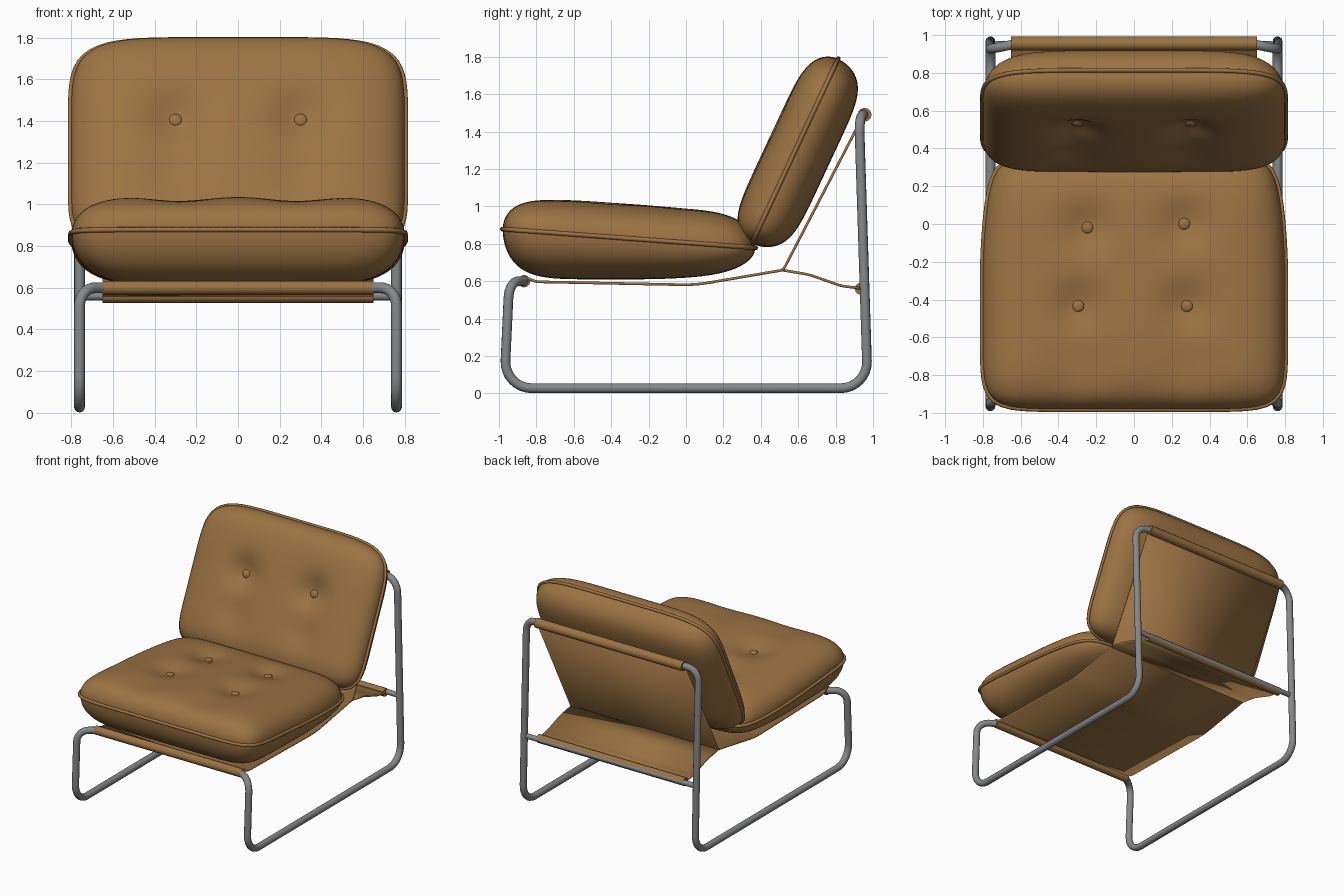
import bpy, bmesh, math
from mathutils import Vector

if "Cube" in bpy.data.objects:
    bpy.data.objects.remove(bpy.data.objects["Cube"])


def material(name, rgb):
    m = bpy.data.materials.new(name)
    m.diffuse_color = (*rgb, 1)
    m.use_nodes = True
    m.node_tree.nodes["Principled BSDF"].inputs["Base Color"].default_value = m.diffuse_color
    return m


LEATHER = material("tan leather", (0.33, 0.17, 0.056))
STEEL = material("grey steel", (0.24, 0.245, 0.25))


def mesh_object(name, verts, faces, mat, angle=60):
    me = bpy.data.meshes.new(name)
    me.from_pydata(verts, [], faces)
    bm = bmesh.new()
    bm.from_mesh(me)
    bmesh.ops.remove_doubles(bm, verts=bm.verts, dist=1e-5)
    bmesh.ops.recalc_face_normals(bm, faces=bm.faces)
    bm.to_mesh(me)
    bm.free()
    ob = bpy.data.objects.new(name, me)
    bpy.context.collection.objects.link(ob)
    me.materials.append(mat)
    select(ob)
    bpy.ops.object.shade_smooth_by_angle(angle=math.radians(angle))
    return ob


def select(ob):
    bpy.ops.object.select_all(action='DESELECT')
    ob.select_set(True)
    bpy.context.view_layer.objects.active = ob


def fillet(points, closed, steps=8):
    """Round the corners of a polyline given as (x, y, z, radius)."""
    out, n = [], len(points)
    for i, p in enumerate(points):
        v, r = Vector(p[:3]), p[3]
        if r == 0 or (not closed and i in (0, n - 1)):
            out.append(v)
            continue
        a = (Vector(points[i - 1][:3]) - v).normalized()
        b = (Vector(points[(i + 1) % n][:3]) - v).normalized()
        half = a.angle(b) / 2
        d = r / math.tan(half)
        c = v + (a + b).normalized() * (r / math.sin(half))
        p0, p1 = (v + a * d - c).normalized(), (v + b * d - c).normalized()
        for k in range(steps + 1):
            out.append(c + p0.slerp(p1, k / steps).normalized() * r)
    return out


def tube(name, pts, radius, mat, closed=False, res=4):
    cu = bpy.data.curves.new(name, 'CURVE')
    cu.dimensions = '3D'
    cu.bevel_depth = radius
    cu.bevel_resolution = res
    cu.use_fill_caps = True
    sp = cu.splines.new('POLY')
    sp.points.add(len(pts) - 1)
    for q, p in zip(sp.points, pts):
        q.co = (*p, 1)
    sp.use_cyclic_u = closed
    cu.materials.append(mat)
    ob = bpy.data.objects.new(name, cu)
    bpy.context.collection.objects.link(ob)
    select(ob)
    bpy.ops.object.convert(target='MESH')
    bpy.ops.object.shade_smooth_by_angle(angle=math.radians(60))
    return ob


# ---- steel frame: one continuous bent tube plus a lower rear bar
right = [(0.63, -0.86, 0.60, 0.07), (0.76, -0.945, 0.60, 0.09),
         (0.76, -0.972, 0.028, 0.14), (0.76, 0.972, 0.028, 0.14),
         (0.76, 0.925, 1.49, 0.10), (0.62, 0.955, 1.49, 0.05)]
left = [(-x, y, z, r) for x, y, z, r in reversed(right)]
tube("tube_frame", fillet(right + left, True), 0.026, STEEL, True)
tube("lower_rear_bar", [(-0.77, 0.95, 0.56), (0.77, 0.95, 0.56)], 0.02, STEEL)


# ---- leather sling: sheet strips and the sleeves around the bars
def sheet(name, profile, half):
    pts = fillet([(0, y, z, r) for y, z, r in profile], False)
    n = len(pts)
    verts = [(x, p.y, p.z) for x in (-half, half) for p in pts]
    faces = [(i, i + 1, n + i + 1, n + i) for i in range(n - 1)]
    ob = mesh_object(name, verts, faces, LEATHER)
    mod = ob.modifiers.new("thickness", 'SOLIDIFY')
    mod.thickness = 0.014
    mod.offset = 0


sheet("sling_seat_and_back", [(-0.87, 0.625, 0), (-0.80, 0.597, 0.1), (0.05, 0.58, 0.8),
                              (0.52, 0.66, 0.04), (0.94, 1.47, 0)], 0.65)
sheet("sling_rear_flap", [(0.51, 0.66, 0), (0.66, 0.635, 0.3),
                          (0.83, 0.575, 0.2), (0.95, 0.56, 0)], 0.65)
for name, y, z, r in (("front_sleeve", -0.865, 0.60, 0.033),
                      ("top_sleeve", 0.955, 1.49, 0.037),
                      ("rear_sleeve", 0.935, 0.56, 0.032)):
    tube(name, [(-0.65, y, z), (0.65, y, z)], r, LEATHER)


# ---- cushions: domed on both sides of a rounded outline
def dome(s, t, n, power=6):
    r = (abs(s) ** n + abs(t) ** n) ** (1 / n)
    return math.sqrt(max(0, 1 - r ** power))


def dimples(x, y, spots):
    return sum(d * math.exp(-((x - a) ** 2 + (y - b) ** 2) / w ** 2) for a, b, d, w in spots)


def cushion(name, place, corner, buttons, normal, seg=128, rings=32):
    outline = []
    for i in range(seg):
        a = 2 * math.pi * i / seg
        c, s = math.cos(a), math.sin(a)
        n = corner(s)
        R = (abs(c) ** n + abs(s) ** n) ** (-1 / n)
        outline.append((c * R, s * R))
    verts, faces = [], []
    for side in (1, -1):
        base = len(verts)
        verts.append(place(0, 0, 1, side))
        for k in range(1, rings + 1):
            r = math.sin(k / rings * math.pi / 2)
            for c, s in outline:
                h = dome(c * r, s * r, corner(s)) if k < rings else 0
                verts.append(place(c * r, s * r, h, side))
        for i in range(seg):
            j = (i + 1) % seg
            faces.append((base, base + 1 + i, base + 1 + j))
            for k in range(rings - 1):
                p = base + 1 + k * seg
                faces.append((p + i, p + seg + i, p + seg + j, p + j))
    mesh_object(name, verts, faces, LEATHER, 80)
    # piping along the seam
    tube(name + "_piping", [place(c * 1.005, s * 1.005, 0, 1) for c, s in outline],
         0.012, LEATHER, True, 2)
    # tufting buttons
    for i, (s, t) in enumerate(buttons):
        bpy.ops.mesh.primitive_uv_sphere_add(segments=16, ring_count=8, radius=0.032,
                                             location=place(s, t, dome(s, t, corner(t)), 1))
        ob = bpy.context.object
        ob.name = f"{name}_button_{i + 1}"
        ob.scale.z = 0.5
        ob.rotation_euler = Vector((0, 0, 1)).rotation_difference(normal).to_euler()
        ob.data.materials.append(LEATHER)
        bpy.ops.object.shade_smooth()


SEAT_Y, SEAT_W, SEAT_L = -0.305, 0.80, 0.675
SEAT_BUTTONS = [(-0.25, -0.02), (0.27, 0.0), (-0.295, -0.435), (0.28, -0.435)]
SEAT_SPOTS = [(x, y, 0.05, 0.13) for x, y in SEAT_BUTTONS] + \
    [(x, -0.75, 0.025, 0.18) for x in (-0.28, 0.28)]


def seat_place(s, t, h, side):
    y = SEAT_Y + SEAT_L * t
    x = SEAT_W * s * (1 - 0.08 * max(0, t) ** 2)
    mid = 0.88 - 0.074 * (y + 1)
    if side > 0:
        z = mid + h * (0.185 - dimples(x, y, SEAT_SPOTS))
    else:
        z = mid - h * (mid - 0.61 - 0.04 * max(0, t) ** 2)
    return Vector((x, y, z))


cushion("seat_cushion", seat_place, lambda t: 9,
        [(x / SEAT_W, (y - SEAT_Y) / SEAT_L) for x, y in SEAT_BUTTONS], Vector((0, 0, 1)))

UP, FWD = Vector((0, 0.423, 0.906)), Vector((0, -0.906, 0.423))
BACK_W, BACK_L, BACK_U = 0.80, 0.545, 1.42
BACK_SPOTS = [(x, u, d, w) for x in (-0.3, 0.3)
              for u, d, w in ((1.50, 0.065, 0.13), (1.21, 0.03, 0.14))]


def back_place(s, t, h, side):
    x, u = BACK_W * s, BACK_U + BACK_L * t
    n = 0.02 + h * (0.155 - dimples(x, u, BACK_SPOTS)) if side > 0 else 0.02 - h * 0.195
    return UP * u + FWD * n + Vector((x, 0, 0))


cushion("back_cushion", back_place, lambda t: 5.5 if t > 0 else 8,
        [(x / BACK_W, (1.50 - BACK_U) / BACK_L) for x in (-0.3, 0.3)], FWD)
